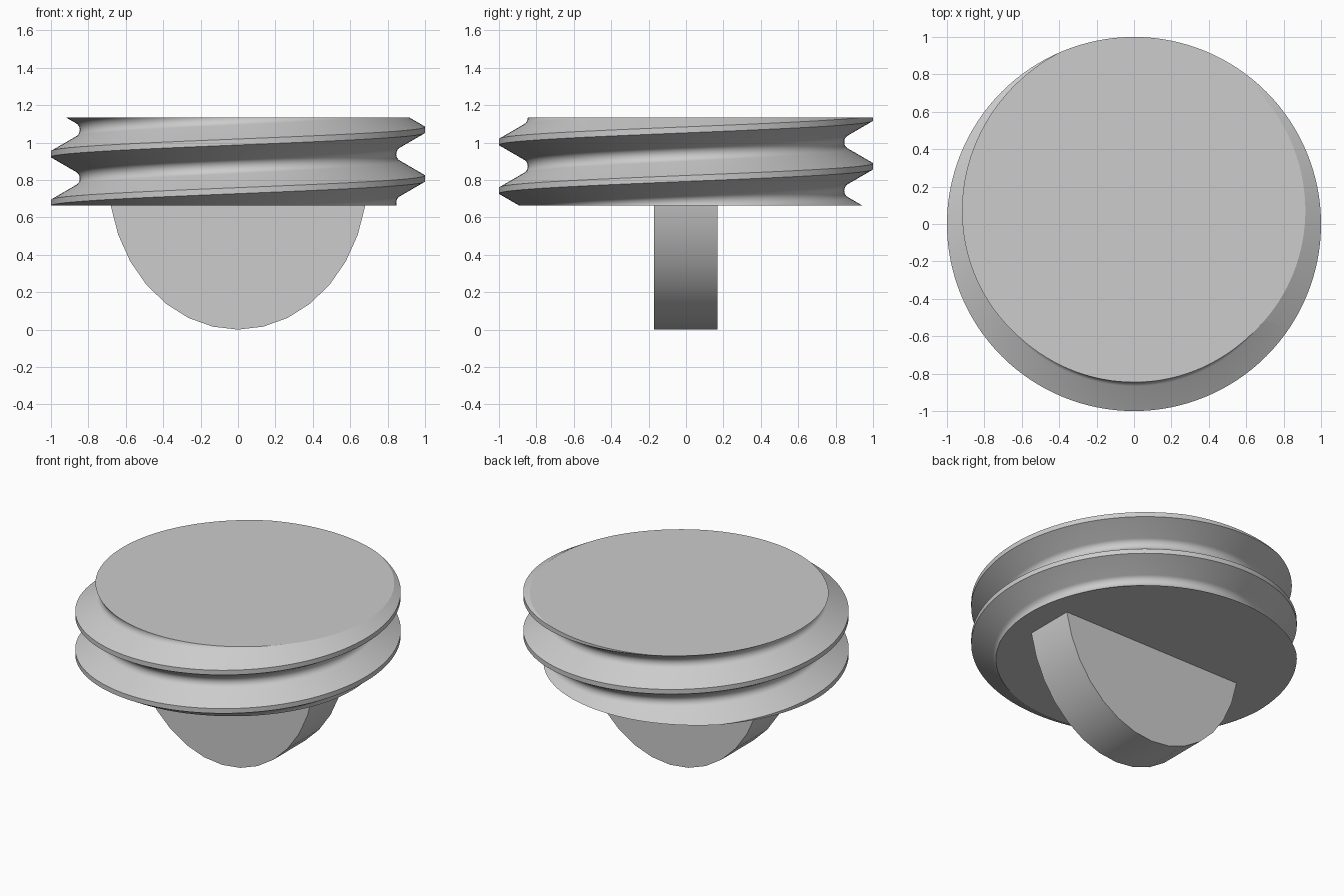
import bpy, bmesh, math

cube = bpy.data.objects.get("Cube")
if cube:
    bpy.data.objects.remove(cube, do_unlink=True)

BOTTOM, TOP = 0.663, 1.134      # flat ends of the threaded disc
PITCH, SEGMENTS, TURNS = 0.26, 128, 5

grey = bpy.data.materials.new("light_grey")
grey.use_nodes = True
colour = (0.604, 0.604, 0.604, 1)
grey.diffuse_color = colour
grey.node_tree.nodes["Principled BSDF"].inputs["Base Color"].default_value = colour


def finish(bm, name):
    """Turn the bmesh into a smooth shaded object with crisp edges."""
    bmesh.ops.recalc_face_normals(bm, faces=bm.faces)
    mesh = bpy.data.meshes.new(name)
    bm.to_mesh(mesh)
    bm.free()
    obj = bpy.data.objects.new(name, mesh)
    bpy.context.collection.objects.link(obj)
    mesh.materials.append(grey)
    bpy.ops.object.select_all(action='DESELECT')
    obj.select_set(True)
    bpy.context.view_layer.objects.active = obj
    bpy.ops.object.shade_smooth_by_angle(angle=math.radians(20))
    return obj


def thread_profile():
    """One pitch as (height, radius): flat crest, then a rounded root."""
    fillet, centre = 0.0435, 0.8895
    points = [(-0.016, 1.0), (0.016, 1.0)]
    for step in range(-6, 7):
        a = math.radians(10 * step)
        points.append((PITCH / 2 + fillet * math.sin(a), centre - fillet * math.cos(a)))
    return points


# Threaded disc: helical sweep whose turns join at the seam
bm = bmesh.new()
profile = thread_profile()
per_turn = len(profile)
start = 0.678 - 2 * PITCH
columns = []
for i in range(SEGMENTS):
    turn = i / SEGMENTS
    angle = math.pi + math.tau * turn
    columns.append([
        bm.verts.new((r * math.cos(angle), r * math.sin(angle),
                      start + PITCH * (turn + k) + h))
        for k in range(TURNS) for h, r in profile])
for i, column in enumerate(columns):
    seam = i == SEGMENTS - 1
    following = columns[0][per_turn:] if seam else columns[i + 1]
    for j in range(min(len(column), len(following)) - 1):
        bm.faces.new((column[j], following[j], following[j + 1], column[j + 1]))

# Cut both ends flat and cap them
for height, direction in ((BOTTOM, -1), (TOP, 1)):
    bmesh.ops.bisect_plane(bm, geom=bm.verts[:] + bm.edges[:] + bm.faces[:],
                           plane_co=(0, 0, height), plane_no=(0, 0, direction),
                           clear_outer=True)
bmesh.ops.holes_fill(bm, edges=[e for e in bm.edges if e.is_boundary], sides=0)
finish(bm, "threaded_disc")

# Grip: half-ellipse plate reaching up into the disc
bm = bmesh.new()
outline = []
for i in range(-8, 9):
    a = i * math.pi / 16
    outline.append(bm.verts.new((0.693 * math.sin(a), -0.17, 0.82 * (1 - math.cos(a)))))
face = bm.faces.new(outline)
result = bmesh.ops.extrude_face_region(bm, geom=[face], use_keep_orig=True)
bmesh.ops.translate(bm, vec=(0, 0.339, 0),
                    verts=[g for g in result["geom"] if isinstance(g, bmesh.types.BMVert)])
finish(bm, "grip")
